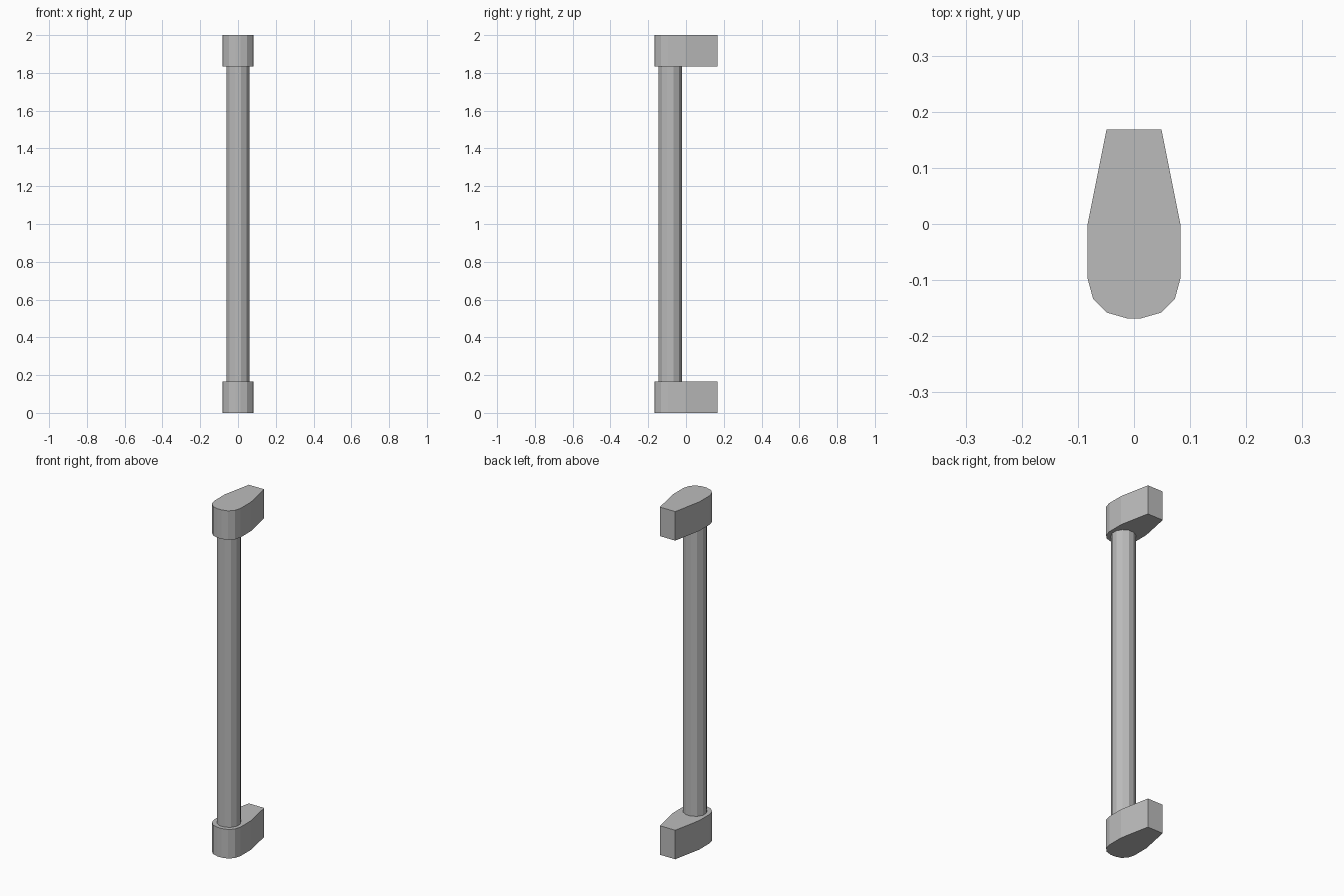
import bpy
import math

cube = bpy.data.objects.get("Cube")
if cube:
    bpy.data.objects.remove(cube, do_unlink=True)

# Single brushed metal colour
metal = bpy.data.materials.new("grey_metal")
metal.use_nodes = True
grey = (0.5, 0.5, 0.5, 1)
metal.diffuse_color = grey
metal.node_tree.nodes["Principled BSDF"].inputs["Base Color"].default_value = grey


def prism(name, outline, bottom, top):
    """Extrude a closed, counter-clockwise outline between two heights."""
    n = len(outline)
    verts = [(x, y, z) for z in (bottom, top) for x, y in outline]
    faces = [tuple(reversed(range(n))), tuple(range(n, 2 * n))]
    faces += [(i, (i + 1) % n, (i + 1) % n + n, i + n) for i in range(n)]
    mesh = bpy.data.meshes.new(name)
    mesh.from_pydata(verts, [], faces)
    mesh.materials.append(metal)
    obj = bpy.data.objects.new(name, mesh)
    bpy.context.collection.objects.link(obj)
    return obj


# Mounts: rounded nose at the front, tapering to a flat wall face at the back
half = [(0.013, -0.168), (0.048, -0.158), (0.073, -0.133),
        (0.083, -0.096), (0.083, -0.002), (0.049, 0.168)]
mount_outline = half + [(-x, y) for x, y in reversed(half)]
height = 0.167
prism("lower_mount", mount_outline, 0, height)
prism("upper_mount", mount_outline, 2 - height, 2)

# Twelve-sided grip bar between the mounts
sides, radius, centre_y = 12, 0.0635, -0.083
angles = [math.tau * (i + 0.5) / sides for i in range(sides)]
bar_outline = [(radius * math.cos(a), centre_y + radius * math.sin(a)) for a in angles]
prism("grip_bar", bar_outline, height, 2 - height)
